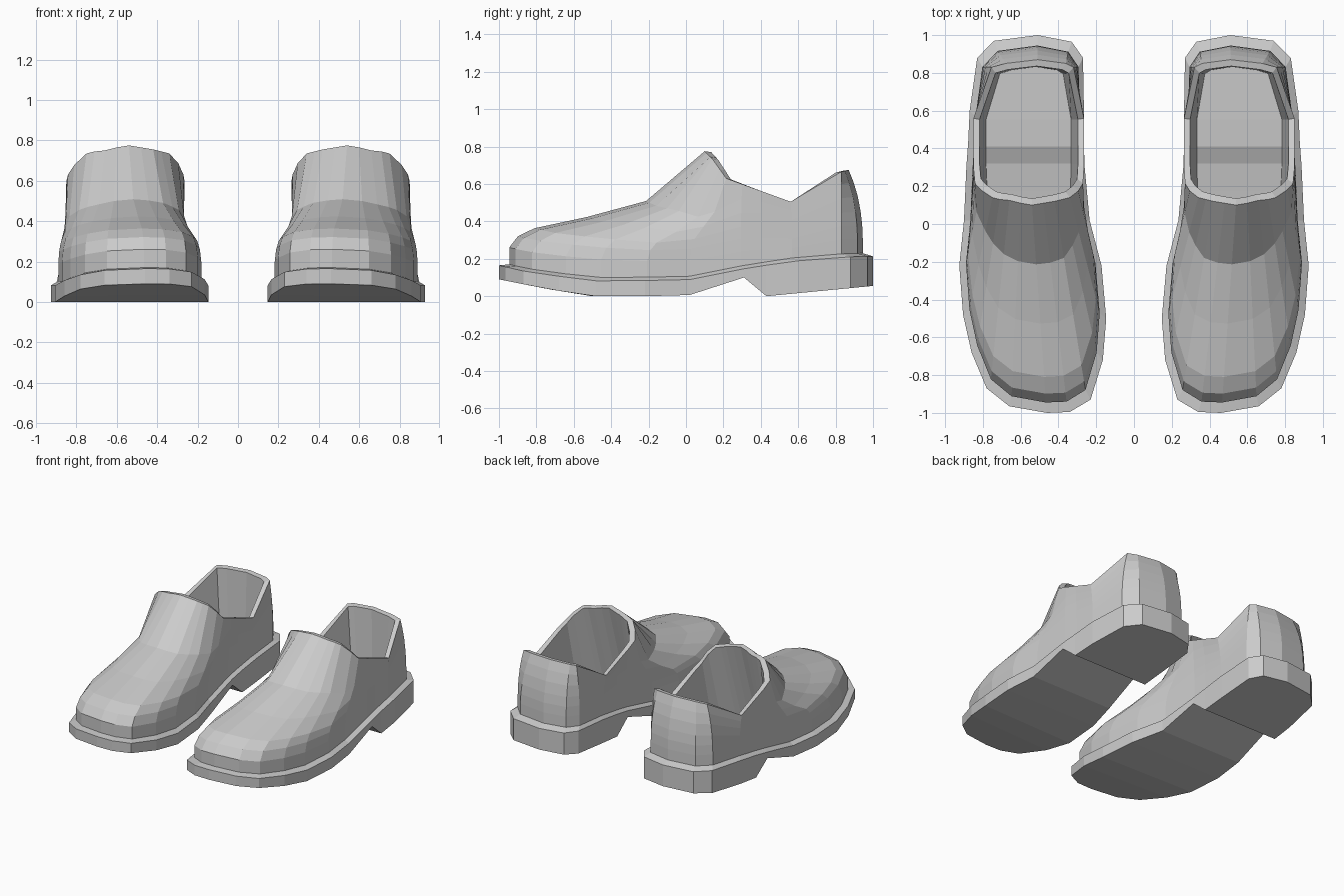
import bpy, bmesh

if "Cube" in bpy.data.objects:
    bpy.data.objects.remove(bpy.data.objects["Cube"])

# Sole outline in plan, from toe centre round the outer side, heel and inner side
SOLE = [(.46, -1), (.66, -.965), (.78, -.87), (.86, -.68), (.905, -.48), (.925, -.22),
        (.90, .02), (.887, .31), (.878, .43), (.87, .60), (.83, .88), (.74, .97),
        (.51, 1), (.33, .965), (.27, .88), (.265, .60), (.265, .43), (.262, .31),
        (.235, .02), (.172, -.22), (.147, -.5), (.165, -.72), (.23, -.93), (.34, -.995)]
# Collar opening in plan, matching point for point
COLLAR = [(.54, .10), (.60, .11), (.66, .125), (.71, .13), (.75, .14), (.81, .18),
          (.842, .215), (.85, .30), (.85, .40), (.85, .56), (.755, .83), (.68, .85),
          (.51, .87), (.36, .85), (.32, .83), (.265, .56), (.265, .40), (.265, .30),
          (.27, .215), (.295, .175), (.34, .14), (.38, .13), (.42, .12), (.48, .11)]
# Side profiles: (y, z)
BOTTOM = [(-1, .09), (-.75, .04), (-.5, 0), (0, 0), (.31, .10), (.43, 0), (1, .055)]
WELT = [(-1, .165), (-.85, .13), (-.5, .082), (0, .085), (.3, .145), (.55, .185), (.85, .21), (1, .213)]
RIM = [(.1, .775), (.14, .735), (.215, .63), (.56, .505), (.83, .665), (.87, .675)]
FLOOR = [(-.2, .14), (.1, .16), (.31, .19), (.42, .235), (.9, .25)]
# Rise of the upper from welt to collar: (horizontal, vertical) fractions
VAMP = [(0, 0), (0, .15), (.045, .25), (.13, .32), (.40, .42), (.70, .56), (1, 1)]
QUARTER = [(0, 0), (0, .18), (.04, .34), (.15, .5), (.35, .68), (.65, .85), (1, 1)]


def lerp(a, b, t):
    return a + (b - a) * t


def height(profile, y):
    for (y0, z0), (y1, z1) in zip(profile, profile[1:]):
        if y <= y1:
            return lerp(z0, z1, max(0, (y - y0) / (y1 - y0)))
    return profile[-1][1]


def scaled(points, cx, cy, sx, sy):
    return [(cx + (x - cx) * sx, cy + (y - cy) * sy) for x, y in points]


def lift(points, profile, dz=0):
    return [(x, y, height(profile, y) + dz) for x, y in points]


def loft(name, rings, cap_start, cap_end):
    """Skin a stack of rings; caps are strips running across the shoe."""
    bm = bmesh.new()
    vs = [[bm.verts.new(p) for p in r] for r in rings]
    n = len(rings[0])
    for a, b in zip(vs, vs[1:]):
        for i in range(n):
            j = (i + 1) % n
            bm.faces.new((a[i], a[j], b[j], b[i]))
    for ring, wanted in ((vs[0], cap_start), (vs[-1], cap_end)):
        if wanted:
            for i in range(n // 2):
                quad = [ring[i], ring[i + 1], ring[(n - i - 1) % n], ring[(n - i) % n]]
                bm.faces.new(list(dict.fromkeys(quad)))
    bmesh.ops.recalc_face_normals(bm, faces=bm.faces)
    mesh = bpy.data.meshes.new(name)
    bm.to_mesh(mesh)
    bm.free()
    ob = bpy.data.objects.new(name, mesh)
    bpy.context.collection.objects.link(ob)
    ob.modifiers.new("pair", 'MIRROR').use_axis[0] = True
    return ob


# Sole with stepped heel and a narrow welt ledge
base = lift(scaled(SOLE, .53, 0, .91, .945), WELT, .018)
loft("sole", [lift(SOLE, BOTTOM), lift(SOLE, WELT), base], True, True)

# Upper: outside skin from welt to collar
collar = lift(COLLAR, RIM)
rings = []
for (hv, vv), (hq, vq) in zip(VAMP, QUARTER):
    ring = []
    for b, c in zip(base, collar):
        f = min(1, max(0, (.35 - b[1]) / .5))
        h, v = lerp(hq, hv, f), lerp(vq, vv, f)
        ring.append((lerp(b[0], c[0], h), lerp(b[1], c[1], h), lerp(b[2], c[2], v)))
    rings.append(ring)

# Rolled rim, lining and insole
inner = scaled(COLLAR, .555, .49, .89, .91)
rings.append([(x, y, c[2] - .005) for (x, y), c in zip(inner, collar)])
insole = [(x, y - max(0, .3 - y) * 1.2) for x, y in scaled(COLLAR, .56, .49, .77, .9)]
rings.append(lift(insole, FLOOR))
loft("upper", rings, False, True)
